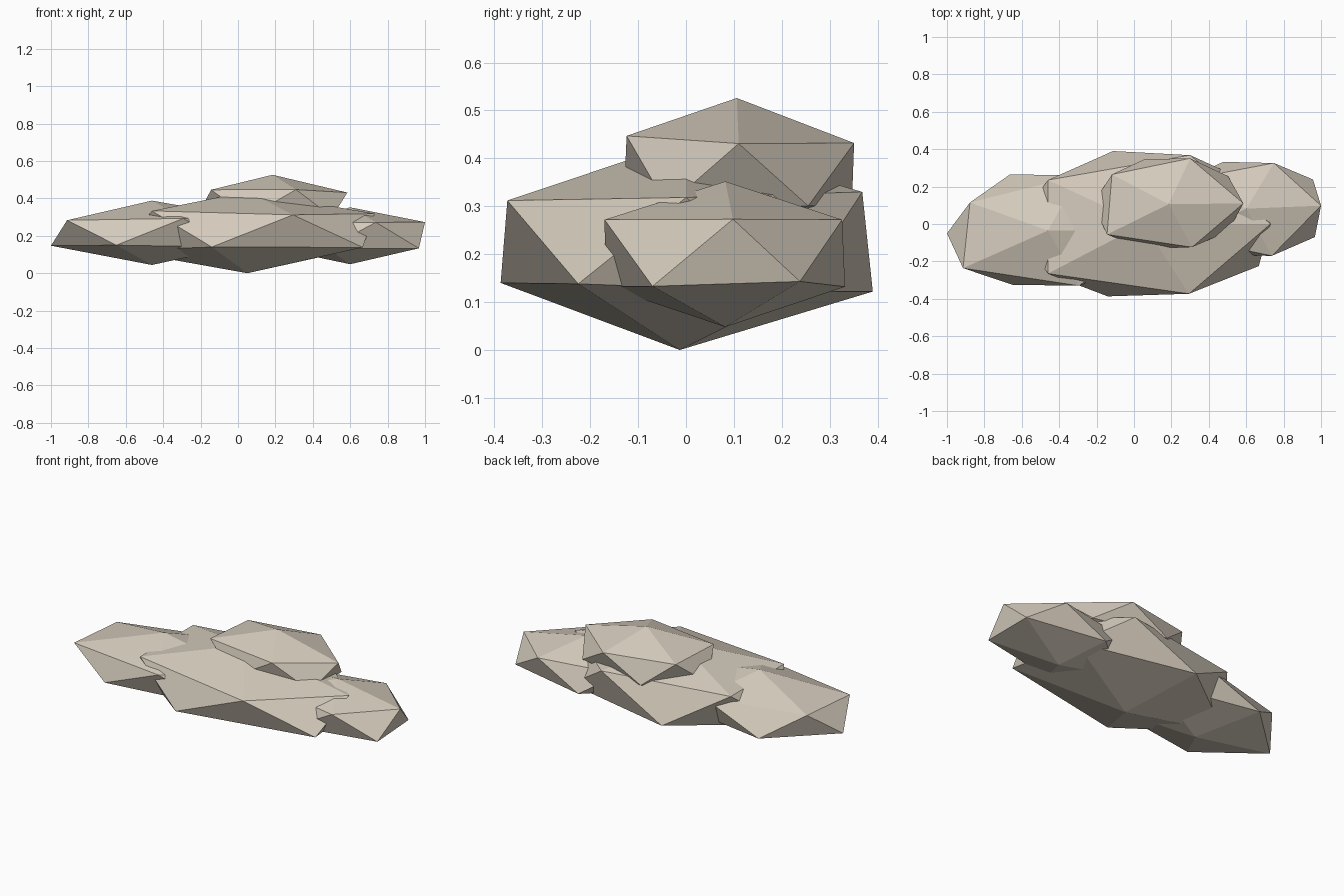
import bpy, bmesh
from mathutils import Vector

stone = bpy.data.materials.new("warm_pale_grey")
stone.diffuse_color = (0.66, 0.595, 0.50, 1.0)


def puff(name, centre, size, corners):
    """Flattened icosahedron; the nearest vertex is pulled to each listed corner."""
    bm = bmesh.new()
    bmesh.ops.create_icosphere(bm, subdivisions=1, radius=1.0)
    c = Vector(centre)
    for v in bm.verts:
        v.co = c + Vector(a * s for a, s in zip(v.co, size))
    for corner in corners:
        p = Vector(corner)
        min(bm.verts, key=lambda v: (v.co - p).length).co = p
    mesh = bpy.data.meshes.new(name)
    bm.to_mesh(mesh)
    bm.free()
    mesh.materials.append(stone)
    obj = bpy.data.objects.new(name, mesh)
    bpy.context.collection.objects.link(obj)
    return obj


# Large central body
puff("main_lump", (0.05, 0.0, 0.22), (0.76, 0.44, 0.22), [
    (0.05, -0.013, 0.0), (-0.14, -0.387, 0.14), (0.667, -0.225, 0.138),
    (-0.112, 0.39, 0.122), (0.294, -0.373, 0.312), (-0.46, -0.265, 0.333),
    (-0.46, 0.235, 0.33), (0.30, 0.368, 0.33), (0.05, 0.0, 0.437)])

# Left end
puff("left_lump", (-0.46, -0.035, 0.216), (0.604, 0.347, 0.172), [
    (-1.0, -0.05, 0.147), (-0.65, -0.325, 0.15), (-0.663, 0.265, 0.145),
    (-0.914, -0.236, 0.283), (-0.877, 0.115, 0.283)])

# Right end
puff("right_lump", (0.60, 0.082, 0.20), (0.447, 0.294, 0.152), [
    (1.0, 0.098, 0.273), (0.737, -0.17, 0.272), (0.748, 0.326, 0.272),
    (0.967, -0.07, 0.133), (0.957, 0.238, 0.143)])

# Raised top
puff("top_lump", (0.18, 0.108, 0.37), (0.447, 0.28, 0.155), [
    (0.185, 0.106, 0.526), (0.31, -0.124, 0.447), (0.585, 0.11, 0.431),
    (0.30, 0.351, 0.432), (-0.118, 0.265, 0.44), (-0.144, -0.056, 0.446)])
